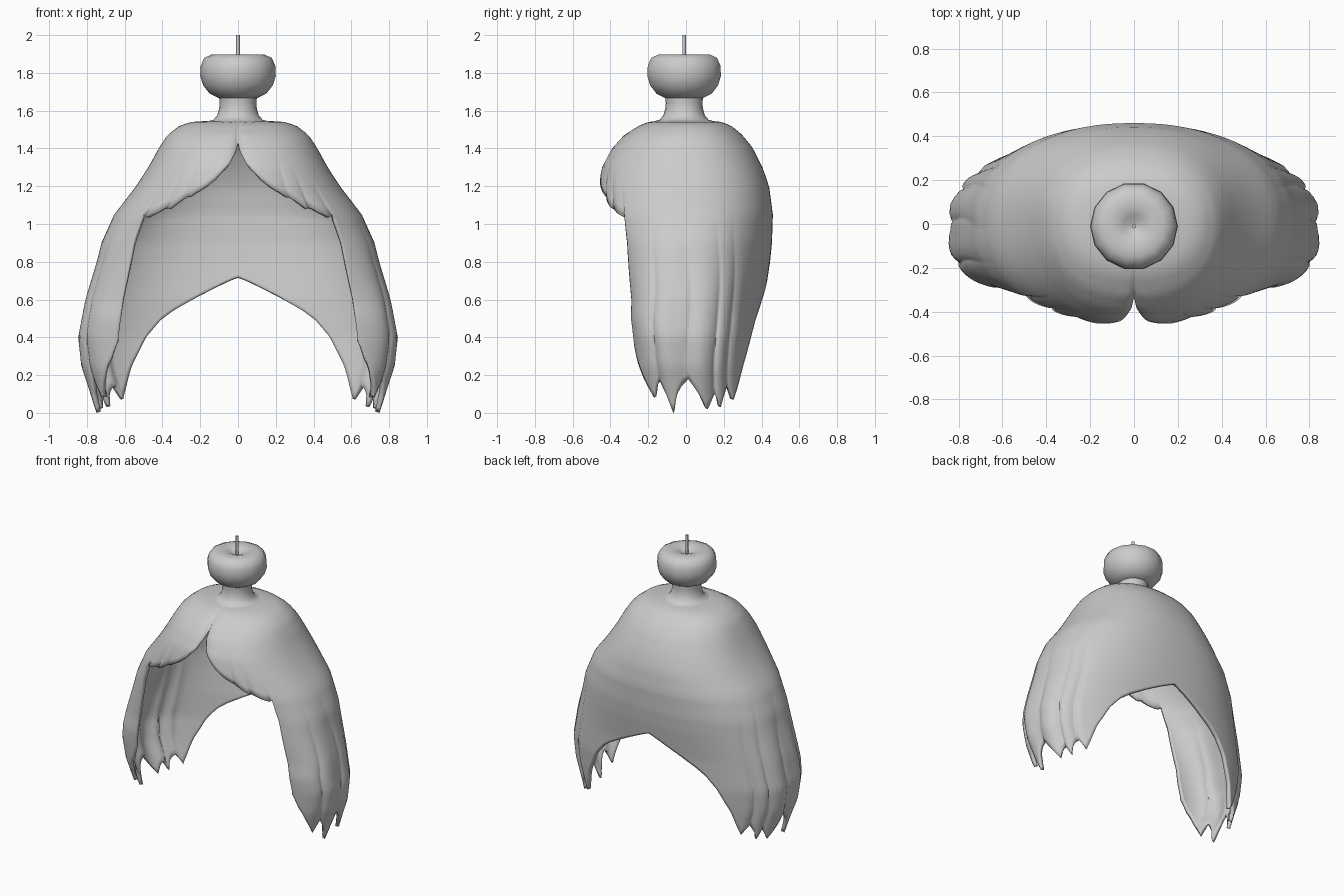
import bpy, bmesh
from math import sin, cos, pi, radians

if "Cube" in bpy.data.objects:
    bpy.data.objects.remove(bpy.data.objects["Cube"])

def lerp(table, v, k=1):
    # table rows sorted by ascending first column
    if v <= table[0][0]: return table[0][k]
    for a, b in zip(table, table[1:]):
        if v <= b[0]:
            return a[k] + (b[k] - a[k]) * (v - a[0]) / (b[0] - a[0])
    return table[-1][k]

def make_object(name, bm, angle=50):
    me = bpy.data.meshes.new(name)
    bm.to_mesh(me); bm.free()
    ob = bpy.data.objects.new(name, me)
    bpy.context.collection.objects.link(ob)
    bpy.ops.object.select_all(action='DESELECT')
    ob.select_set(True)
    bpy.context.view_layer.objects.active = ob
    bpy.ops.object.shade_smooth_by_angle(angle=radians(angle))
    return ob

# Envelope of the hair: z, half width, front depth, back depth
SECTIONS = [(0, .755, .36, .38), (.1, .785, .34, .38), (.25, .835, .33, .385),
            (.4, .85, .335, .40), (.6, .81, .345, .415), (.8, .75, .385, .445), (.9, .725, .41, .455),
            (1.05, .655, .465, .46), (1.2, .54, .47, .44), (1.3, .475, .45, .405), (1.4, .42, .395, .355),
            (1.47, .375, .33, .30), (1.52, .31, .25, .24), (1.54, .25, .2, .19), (1.55, .1, .11, .09)]
# Squareness and front edge angle of the side locks: z, exponent, angle
FRONT = [(0, .85, 48), (.25, .65, 42), (.5, .55, 38), (.8, .7, 43), (1.05, .88, 48)]
# Hem heights by angle (0 = front, 180 = back)
EDGE = 48
FRINGE = [(0, 1.43), (1, 1.38), (4, 1.32), (11, 1.24), (19, 1.175), (25, 1.14),
          (33, 1.085), (35, 1.085), (40, 1.06), (46, 1.04), (48, 1.05)]
LOCKS = [(48, .38), (52, .28), (59, .18), (63, .13), (67, .08), (70, .13), (74, .17), (78, .10),
         (82, .0), (86, .10), (91, .18), (98, .10), (105, .02), (108, .06), (111, .10), (114, .06),
         (116, .03), (119, .09), (123, .14), (126, .11), (129, .07), (133, .13), (138, .22), (143, .31),
         (148, .41), (153, .49), (158, .54), (168, .62), (180, .715)]
FRINGE_GROOVES = [0, 25, 35, 48]
LOCK_GROOVES = [48, 74, 91, 111, 123]

def groove(grooves, phi):
    # 0 in a groove, 1 on the crown of a strand
    for a, b in zip(grooves, grooves[1:]):
        if a <= phi <= b:
            return max(0, sin(pi * (phi - a) / (b - a))) ** .5
    return min(1, abs(phi - grooves[-1]) / 6) ** .5

def hair_point(phi, z):
    rx, yf, yb = (lerp(SECTIONS, z, k) for k in (1, 2, 3))
    if phi < EDGE:
        depth = .025 * min(1, max(0, (lerp(FRINGE, phi) + .2 - z) / .2))
        if phi < 12: depth *= 3.5 - 2.5 * phi / 12
        k = 1 - depth * (1 - groove(FRINGE_GROOVES, phi))
    else:
        depth = .035 * min(1, max(0, (1.05 - z) / .8))
        wave = 2.5 * sin(z * 8) * min(1, z) * min(1, (phi - EDGE) / 15)
        k = 1 - depth * (1 - groove(LOCK_GROOVES, max(EDGE, phi + wave)))
    p, a = .88, phi
    if EDGE <= phi < 90:
        p = lerp(FRONT, z, 1)
        a = 90 - (90 - phi) * (90 - lerp(FRONT, z, 2)) / (90 - EDGE)
    s, c = max(0, sin(radians(a))), cos(radians(a))
    if phi == 180: s = 0
    y = -yf * c ** p if c > 0 else yb * (-c) ** p
    return (k * rx * s ** p, k * y, z)

# Hair shell: fringe and crown rows, then long rows behind the fringe
bm = bmesh.new()
UP, LOW = 18, 24
cols = []
for phi in range(181):
    mid = lerp(FRINGE, phi) if phi < EDGE else 1.05
    zs = [1.55 - (1.55 - mid) * (i / UP) ** 1.8 for i in range(UP + 1)]
    if phi >= EDGE:
        hem = lerp(LOCKS, phi)
        zs += [mid + (hem - mid) * i / LOW for i in range(1, LOW + 1)]
    cols.append([bm.verts.new(hair_point(phi, z)) for z in zs])
for a, b in zip(cols, cols[1:]):
    for i in range(min(len(a), len(b)) - 1):
        bm.faces.new((a[i], a[i + 1], b[i + 1], b[i]))
hair = make_object("hair_shell", bm, 60)
hair.modifiers.clear()
m = hair.modifiers.new("Mirror", 'MIRROR')
m.use_axis[0] = True
m.merge_threshold = .0005
s = hair.modifiers.new("Thickness", 'SOLIDIFY')
s.thickness = .025
s.offset = -1

def lathe(name, profile, sides, y=0, angle=60):
    bm = bmesh.new()
    rings = [[bm.verts.new((r * cos(2 * pi * i / sides), y + r * sin(2 * pi * i / sides), z))
              for i in range(sides)] for r, z in profile]
    for a, b in zip(rings, rings[1:]):
        for i in range(sides):
            j = (i + 1) % sides
            bm.faces.new((a[i], a[j], b[j], b[i]))
    bm.faces.new(rings[-1])
    return make_object(name, bm, angle)

# Gathered neck below the bun
lathe("bun_neck", [(.17, 1.54), (.13, 1.552), (.11, 1.575), (.1, 1.61), (.097, 1.64), (.1, 1.67)], 20, -.01)
# Bun
lathe("bun", [(.06, 1.69), (.085, 1.665), (.105, 1.668), (.15, 1.69), (.185, 1.735), (.2, 1.785), (.197, 1.84),
              (.178, 1.88), (.14, 1.897), (.09, 1.897), (.05, 1.885), (.015, 1.86)], 14, -.01)
# Hair stick
lathe("hair_stick", [(.01, 1.82), (.01, 2.0)], 10, -.01, 40)
